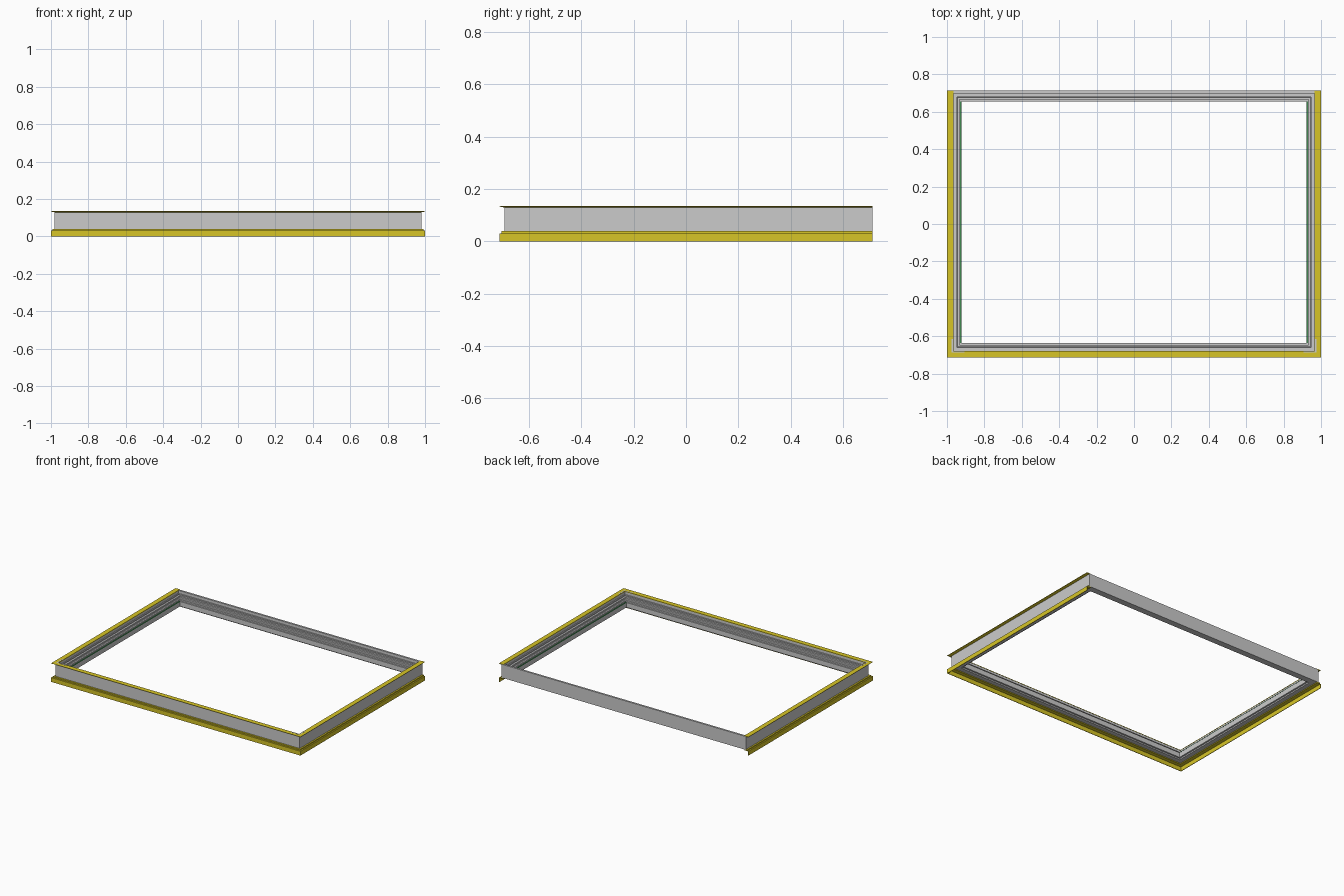
import bpy, bmesh
from mathutils import Vector

if "Cube" in bpy.data.objects:
    bpy.data.objects.remove(bpy.data.objects["Cube"])

def material(name, rgb):
    m = bpy.data.materials.new(name)
    m.diffuse_color = (*rgb, 1)
    m.use_nodes = True
    m.node_tree.nodes["Principled BSDF"].inputs["Base Color"].default_value = m.diffuse_color
    return m

YELLOW = material("yellow", (0.68, 0.56, 0.02))
GREEN = material("green", (0.05, 0.25, 0.08))

# Outer wall line of the frame; the back corners end the three-sided run
PATH = [Vector(p) for p in ((0.98, 0.713), (0.98, -0.693), (-0.98, -0.693), (-0.98, 0.713))]

def sweep(name, profile, path=PATH, closed=False, mat=None):
    """Sweep a closed profile of (inward offset, z) points with mitred corners."""
    n = len(path)
    def inward(i):
        d = (path[(i + 1) % n] - path[i % n]).normalized()
        return Vector((d.y, -d.x))
    bm = bmesh.new()
    rings = []
    for i, p in enumerate(path):
        if closed or 0 < i < n - 1:
            m = inward((i - 1) % n) + inward(i)
        else:
            m = inward(0) if i == 0 else inward(n - 2)
        rings.append([bm.verts.new((p.x + m.x * d, p.y + m.y * d, z)) for d, z in profile])
    k = len(profile)
    for i in range(n if closed else n - 1):
        a, b = rings[i], rings[(i + 1) % n]
        for j in range(k):
            bm.faces.new((a[j], a[(j + 1) % k], b[(j + 1) % k], b[j]))
    if not closed:
        bm.faces.new(rings[0])
        bm.faces.new(rings[-1])
    bmesh.ops.recalc_face_normals(bm, faces=bm.faces)
    me = bpy.data.meshes.new(name)
    bm.to_mesh(me)
    bm.free()
    ob = bpy.data.objects.new(name, me)
    bpy.context.collection.objects.link(ob)
    if mat:
        me.materials.append(mat)
    return ob

# Stepped frame body, running round all four sides
sweep("frame_body", [
    (0, 0.036), (0, 0.133), (0.014, 0.133), (0.014, 0.112), (0.020, 0.112),
    (0.020, 0.104), (0.033, 0.104), (0.033, 0.094), (0.037, 0.090),
    (0.047, 0.090), (0.047, 0.080), (0.057, 0.080), (0.057, 0.045),
    (0.045, 0.045), (0.045, 0.036)], closed=True)

# Tapered top flange on the front and sides
sweep("top_flange", [(-0.02, 0.1335), (-0.02, 0.135), (0.015, 0.135),
                     (0.015, 0.131), (0, 0.129)], mat=YELLOW)

# Bottom flange: small ledge and downturned skirt on the front and sides
sweep("bottom_skirt", [
    (0.012, 0.036), (0.012, 0.030), (-0.016, 0.030), (-0.016, 0), (-0.02, 0),
    (-0.02, 0.031), (-0.011, 0.031), (-0.011, 0.039), (0, 0.039), (0, 0.036)], mat=YELLOW)

# Thin gasket strips along the inner ledge of both sides
for side, label in ((1, "right"), (-1, "left")):
    ends = [Vector((side * 0.98, 0.655)), Vector((side * 0.98, -0.635))]
    sweep("gasket_" + label, [(d * side, z) for d, z in
          ((0.050, 0.079), (0.050, 0.083), (0.0575, 0.083), (0.0575, 0.079))],
          path=ends, mat=GREEN)

# L-shaped corner plates on the front corners
for side, label in ((1, "right"), (-1, "left")):
    c = [(0.976, -0.688), (0.905, -0.688), (0.905, -0.681),
         (0.969, -0.681), (0.969, -0.615), (0.976, -0.615)]
    bm = bmesh.new()
    f = bm.faces.new([bm.verts.new((side * x, y, 0.1345)) for x, y in c])
    top = bmesh.ops.extrude_face_region(bm, geom=[f])["geom"]
    bmesh.ops.translate(bm, vec=(0, 0, 0.001),
                        verts=[v for v in top if isinstance(v, bmesh.types.BMVert)])
    bmesh.ops.recalc_face_normals(bm, faces=bm.faces)
    me = bpy.data.meshes.new("corner_plate_" + label)
    bm.to_mesh(me)
    bm.free()
    bpy.context.collection.objects.link(bpy.data.objects.new("corner_plate_" + label, me))
